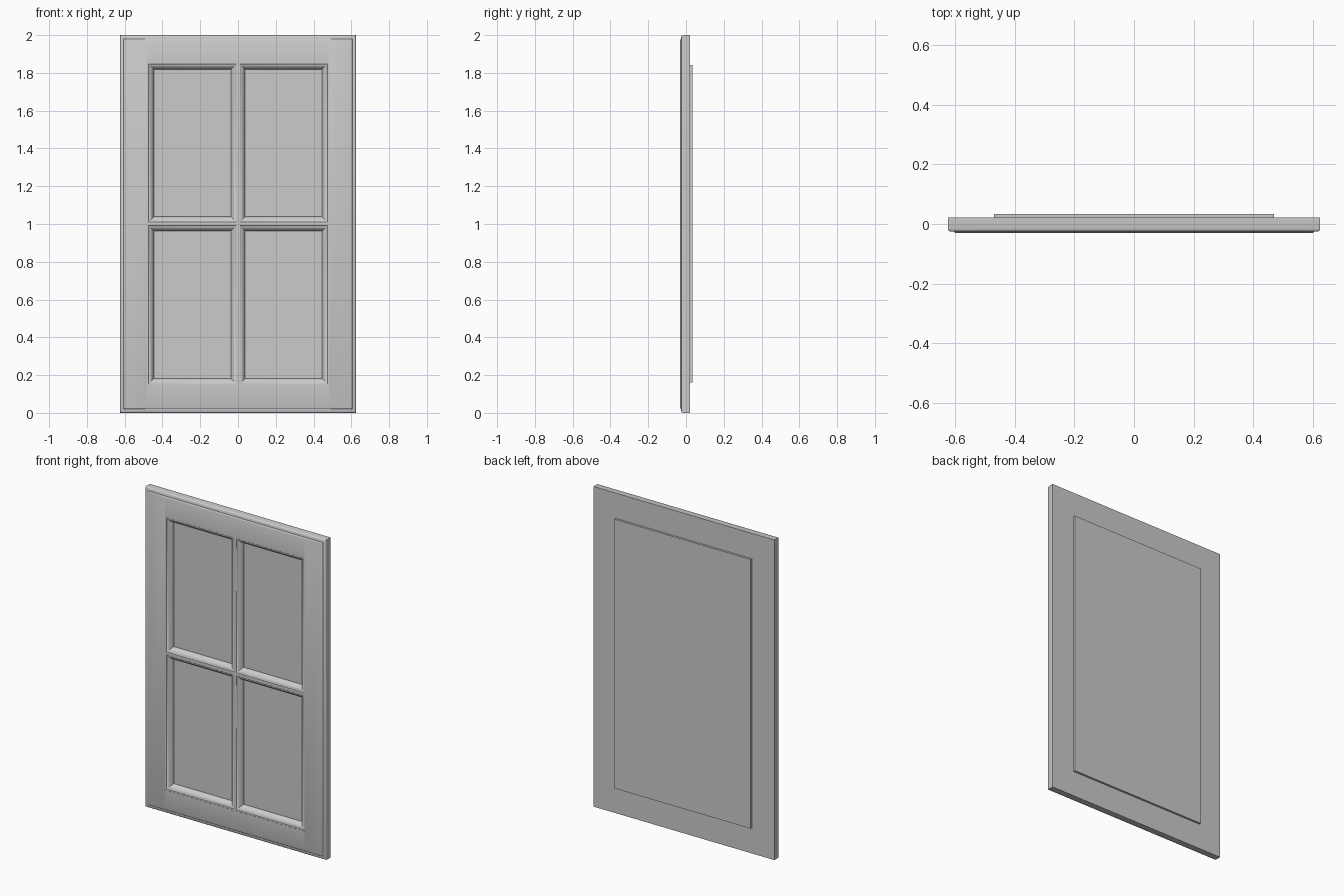
import bpy, bmesh

if "Cube" in bpy.data.objects:
    bpy.data.objects.remove(bpy.data.objects["Cube"])

W, H = 0.625, 2.0          # half width, height
IX, Z0, Z1 = 0.483, 0.145, 1.857   # inner edges of stiles and rails
BACK, FRONT = 0.021, -0.031


def layered(name, rect, layers, mask=(1, 1, 1, 1), ring=False):
    """Stack rectangles (inset, y); mask chooses which sides move (left, right, bottom, top)."""
    x0, x1, z0, z1 = rect
    bm = bmesh.new()
    loops = []
    for d, y in layers:
        a, b = x0 + d * mask[0], x1 - d * mask[1]
        c, e = z0 + d * mask[2], z1 - d * mask[3]
        loops.append([bm.verts.new(p) for p in
                      ((a, y, c), (b, y, c), (b, y, e), (a, y, e))])
    pairs = list(zip(loops, loops[1:]))
    if ring:
        pairs.append((loops[-1], loops[0]))
    else:
        bm.faces.new(loops[0])
        bm.faces.new(loops[-1])
    for p, q in pairs:
        for i in range(4):
            j = (i + 1) % 4
            bm.faces.new((p[i], p[j], q[j], q[i]))
    bmesh.ops.recalc_face_normals(bm, faces=bm.faces)
    me = bpy.data.meshes.new(name)
    bm.to_mesh(me)
    bm.free()
    ob = bpy.data.objects.new(name, me)
    bpy.context.collection.objects.link(ob)
    bpy.ops.object.select_all(action='DESELECT')
    ob.select_set(True)
    bpy.context.view_layer.objects.active = ob
    bpy.ops.object.shade_smooth_by_angle(angle=0.6)
    return ob


# Stiles and rails: rounded outer edge with a small raised step
edge = [(0, BACK), (0, -0.017), (0.001, -0.020), (0.003, -0.023),
        (0.007, -0.025), (0.020, -0.026), (0.022, -0.028),
        (0.025, -0.030), (0.028, FRONT)]
layered("stile_left", (-W, -IX, 0, H), edge, (1, 0, 1, 1))
layered("stile_right", (IX, W, 0, H), edge, (0, 1, 1, 1))
layered("rail_bottom", (-IX, IX, 0, Z0), edge, (0, 0, 1, 0))
layered("rail_top", (-IX, IX, Z1, H), edge, (0, 0, 0, 1))

# Mitred moulding round each opening; neighbours meet to form the cross bars
mould = [(0, BACK), (0, -0.030), (0.010, -0.030), (0.013, -0.027),
         (0.016, -0.026), (0.023, -0.022), (0.030, -0.015),
         (0.036, -0.006), (0.038, 0.004), (0.038, BACK)]
ZM = (Z0 + Z1) / 2
for side, xa, xb in (("left", -IX, 0), ("right", 0, IX)):
    for level, za, zb in (("lower", Z0, ZM), ("upper", ZM, Z1)):
        layered(f"moulding_{level}_{side}", (xa, xb, za, zb), mould, ring=True)

# Panel set into the back
layered("back_panel", (-0.47, 0.47, 0.16, 1.842), [(0, 0.034), (0, 0.003)])
